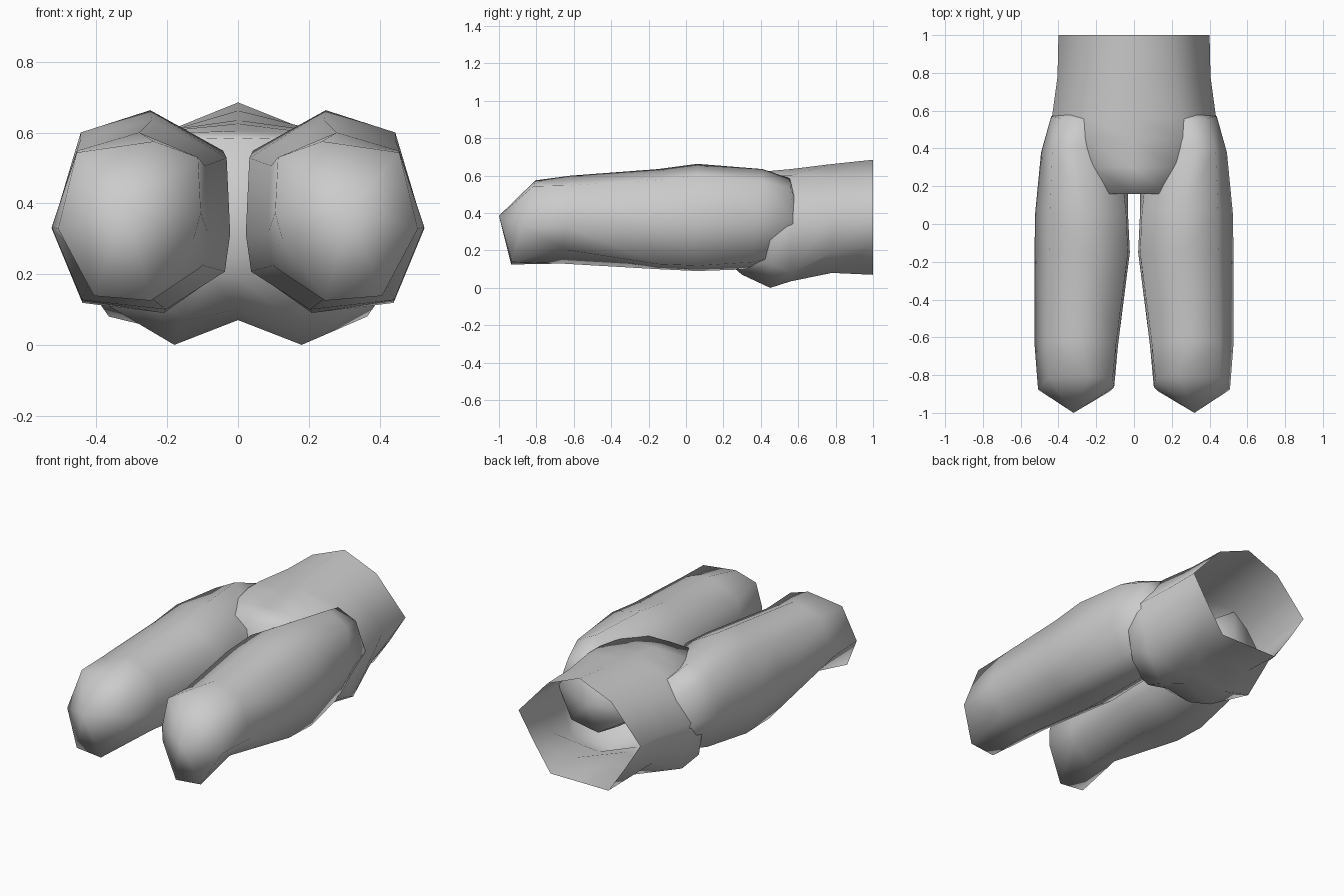
import bpy
import bmesh

default_cube = bpy.data.objects.get("Cube")
if default_cube:
    bpy.data.objects.remove(default_cube, do_unlink=True)

# Single matte grey
grey = bpy.data.materials.new("plain grey")
grey.use_nodes = True
grey.diffuse_color = (0.6, 0.6, 0.6, 1)
grey.node_tree.nodes["Principled BSDF"].inputs["Base Color"].default_value = (0.6, 0.6, 0.6, 1)


def loft(name, rings, start_tip=None, end_tip=None, close_end=False):
    """Bridge matching rings of points and close the ends with tips or a flat cap."""
    bm = bmesh.new()
    loops = [[bm.verts.new(point) for point in ring] for ring in rings]
    count = len(loops[0])
    for first, second in zip(loops, loops[1:]):
        for i in range(count):
            j = (i + 1) % count
            bm.faces.new((first[i], first[j], second[j], second[i]))
    for tip, loop in ((start_tip, loops[0]), (end_tip, loops[-1])):
        if tip:
            apex = bm.verts.new(tip)
            for i in range(count):
                bm.faces.new((loop[i], loop[(i + 1) % count], apex))
    if close_end:
        bm.faces.new(loops[-1])
    bmesh.ops.recalc_face_normals(bm, faces=bm.faces)
    for face in bm.faces:
        face.smooth = True
    mesh = bpy.data.meshes.new(name)
    bm.to_mesh(mesh)
    bm.free()
    mesh.materials.append(grey)
    obj = bpy.data.objects.new(name, mesh)
    bpy.context.collection.objects.link(obj)
    return obj


def mirrored_ring(y, half):
    """Full ring from a half profile running from top centre to bottom centre."""
    right = [(x, y, z) for x, z in half]
    left = [(-x, y, z) for x, z in reversed(half[1:-1])]
    return right + left


# Pelvis: open at the waist, rounded seat, closed at the crotch
pelvis_profiles = {
    1.0: [(0, .685), (.21, .6), (.4, .39), (.3, .23), (.19, .07), (0, .07)],
    0.78: [(0, .662), (.22, .597), (.405, .385), (.33, .19), (.19, .08), (0, .08)],
    0.56: [(0, .635), (.25, .6), (.435, .37), (.365, .08), (.18, .035), (0, .08)],
    0.45: [(0, .625), (.25, .6), (.435, .36), (.4, .13), (.18, 0), (0, .07)],
    0.3: [(0, .605), (.22, .597), (.3, .36), (.25, .13), (.15, .07), (0, .1)],
    0.16: [(0, .585), (.17, .58), (.18, .4), (.14, .25), (.08, .2), (0, .19)],
}
loft("pelvis", [mirrored_ring(y, half) for y, half in pelvis_profiles.items()], close_end=True)

# Leg cross-sections in unit proportions, from the top round the outer side
foot = [(.33, 1), (.87, .93), (1, .45), (.75, .03),
        (.35, 0), (.05, .39), (0, .55), (.02, .9)]
thigh = [(.44, 1), (.84, .89), (1, .43), (.83, .05),
         (.36, 0), (.03, .2), (0, .4), (.02, .8)]
calf = thigh[:3] + [(.73, .16)] + thigh[4:]
hip = [(.6, 1), (.87, .88), (1, .48), (.78, .07)] + thigh[4:7] + [(.1, .66)]


def leg_ring(section, y, inner, outer, low, high, tilt):
    return [(inner + u * (outer - inner), y + tilt * (v - .5), low + v * (high - low))
            for u, v in section]


# Each station: section, y, inner x, outer x, bottom z, top z, lean of the ring
stations = [
    (foot, -.87, .105, .508, .125, .575, .13),
    (calf, -.64, .085, .526, .13, .6, .05),
    (thigh, -.15, .022, .527, .1, .635, 0),
    (thigh, .06, .032, .523, .09, .663, 0),
    (hip, .38, .03, .492, .1, .635, .06),
    (hip, .57, .015, .438, .16, .585, -.03),
]
rings = [leg_ring(*station) for station in stations]
for name, side in (("left_leg", 1), ("right_leg", -1)):
    flip = lambda p: (side * p[0], p[1], p[2])
    loft(name, [[flip(p) for p in ring] for ring in rings],
         start_tip=flip((.32, -1, .385)), end_tip=flip((.2, .64, .34)))
